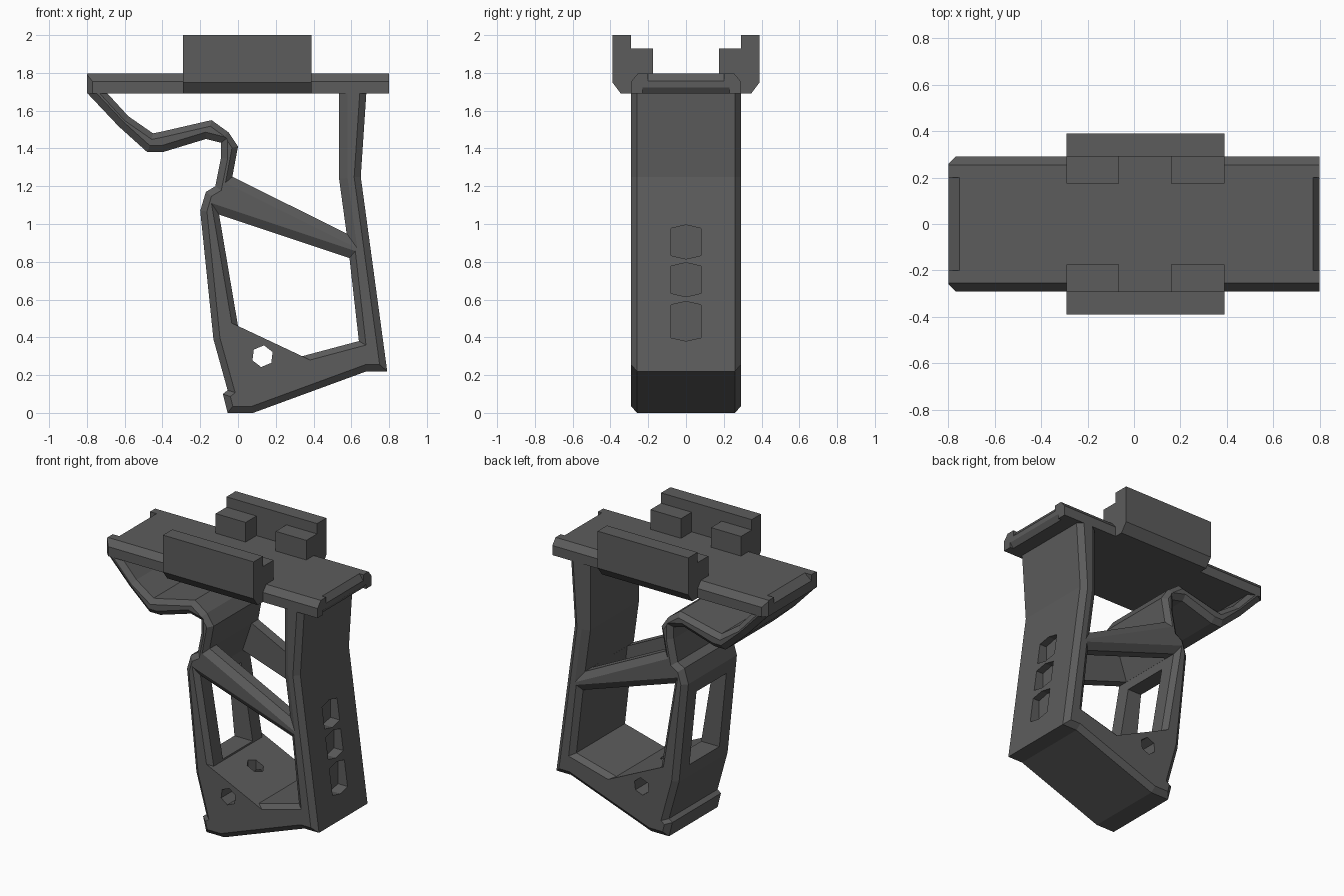
import bpy, bmesh, math

if "Cube" in bpy.data.objects:
    bpy.data.objects.remove(bpy.data.objects["Cube"])

mat = bpy.data.materials.new("dark_grey")
mat.diffuse_color = (0.107, 0.107, 0.107, 1)
mat.use_nodes = True
mat.node_tree.nodes["Principled BSDF"].inputs["Base Color"].default_value = mat.diffuse_color

AXES = {'X': lambda a, b, d: (d, a, b),
        'Y': lambda a, b, d: (a, d, b),
        'Z': lambda a, b, d: (a, b, d)}


def offset(pts, w):
    """Move every edge of a counter-clockwise outline inward by its own amount."""
    n, lines, out = len(pts), [], []
    for i, (x, y) in enumerate(pts):
        dx, dy = pts[(i + 1) % n][0] - x, pts[(i + 1) % n][1] - y
        length = math.hypot(dx, dy)
        nx, ny = -dy / length, dx / length
        lines.append((nx, ny, nx * x + ny * y + w[i]))
    for i in range(n):
        a, b, c = lines[i - 1]
        d, e, f = lines[i]
        det = a * e - b * d
        if abs(det) < 1e-4:
            out.append((pts[i][0] + d * w[i], pts[i][1] + e * w[i]))
        else:
            out.append(((c * e - b * f) / det, (a * f - c * d) / det))
    return out


def prism(name, pts, axis, rings, w=None):
    """Loft an outline through (depth, inset factor) rings."""
    bm = bmesh.new()
    n, loops = len(pts), []
    for depth, k in rings:
        p = offset(pts, [k * v for v in w]) if k else pts
        loops.append([bm.verts.new(AXES[axis](a, b, depth)) for a, b in p])
    for lo, hi in zip(loops, loops[1:]):
        for i in range(n):
            j = (i + 1) % n
            bm.faces.new((lo[i], lo[j], hi[j], hi[i]))
    caps = [bm.faces.new(loops[0][::-1]), bm.faces.new(loops[-1])]
    bmesh.ops.triangulate(bm, faces=[f for f in bm.faces if f not in caps])
    bmesh.ops.recalc_face_normals(bm, faces=bm.faces)
    if bm.calc_volume(signed=True) < 0:
        bmesh.ops.reverse_faces(bm, faces=bm.faces)
    me = bpy.data.meshes.new(name)
    bm.to_mesh(me)
    bm.free()
    me.materials.append(mat)
    ob = bpy.data.objects.new(name, me)
    bpy.context.collection.objects.link(ob)
    return ob


def cut(ob, cutters):
    """Subtract the cutters one by one; keep the old mesh if a cut fails."""
    for c in cutters:
        for solver in ('EXACT', 'MANIFOLD', 'FLOAT'):
            m = ob.modifiers.new("cut", 'BOOLEAN')
            m.operation, m.solver, m.object = 'DIFFERENCE', solver, c
            bpy.context.view_layer.update()
            dg = bpy.context.evaluated_depsgraph_get()
            me = bpy.data.meshes.new_from_object(ob.evaluated_get(dg))
            ob.modifiers.clear()
            before = len(ob.data.polygons)
            if len(me.polygons) > before * 0.6 and len(me.polygons) != before:
                ob.data = me
                break
        bpy.data.objects.remove(c)


def hexagon(cx, cy, r, turn=0.0):
    return [(cx + r * math.cos(turn + i * math.pi / 3),
             cy + r * math.sin(turn + i * math.pi / 3)) for i in range(6)]


# Grip frame: chamfered side profile
outer = [(-0.8, 1.695), (-0.63, 1.515), (-0.48, 1.38), (-0.4, 1.38),
         (-0.17, 1.45), (-0.09, 1.43), (-0.09, 1.35), (-0.12, 1.2), (-0.17, 1.17),
         (-0.2, 1.07), (-0.13, 0.39), (-0.055, 0.12), (-0.08, 0.1), (-0.055, 0.0),
         (0.08, 0.0), (0.68, 0.22), (0.79, 0.22), (0.65, 1.25), (0.68, 1.70)]
ow = [0.035] * 18 + [0]
frame = prism("grip_frame", outer, 'Y',
              [(-0.29, 1), (-0.26, 0), (0.26, 0), (0.29, 1)], ow)

# Side openings, flared at both faces
flare = [(-0.4, -1), (-0.29, -1), (-0.26, 0), (0.26, 0), (0.29, -1), (0.4, -1)]
upper = [(-0.745, 1.75), (-0.58, 1.57), (-0.45, 1.48), (-0.4, 1.49), (-0.14, 1.55),
         (-0.05, 1.485), (0.0, 1.41), (-0.03, 1.25), (0.575, 0.95), (0.535, 1.24),
         (0.535, 1.75)]
uw = [0.03] * 7 + [0.045, 0.045, 0.045, 0]
lower = [(-0.1, 1.05), (0.0, 0.46), (0.34, 0.3), (0.64, 0.38), (0.59, 0.82)]
lw = [0.03, 0, 0.03, 0.035, 0.045]
cutters = [prism("cut_upper", upper, 'Y', flare, uw),
           prism("cut_lower", lower, 'Y', flare, lw)]

# Space between the two diagonal struts
gap = [(-0.031, 1.251), (-0.099, 1.049), (0.0, 0.8), (0.55, 0.78), (0.589, 0.821),
       (0.574, 0.951), (0.53, 1.1), (0.3, 1.25)]
cutters.append(prism("cut_strut_gap", gap, 'Y', [(-0.19, 0), (0.19, 0)]))

# Window in the front strap
win = [(-0.16, 0.47), (0.16, 0.47), (0.16, 0.98), (-0.16, 0.98)]
cutters.append(prism("cut_window", win, 'X', [(-0.4, 0), (0.1, 0)]))

# Three hexagonal pockets in the back strap
for z in (0.905, 0.705, 0.485):
    xs = 0.65 + (1.25 - z) * 0.136
    h = 0.09 if z > 0.6 else 0.105
    pts = [(0, z - h), (0.08, z - h + 0.018), (0.08, z + h - 0.018),
           (0, z + h), (-0.08, z + h - 0.018), (-0.08, z - h + 0.018)]
    cutters.append(prism("cut_pocket", pts, 'X', [(xs - 0.06, 0), (0.95, 0)]))

# Cross hole and top hole in the base
cutters.append(prism("cut_cross_hole", hexagon(0.13, 0.3, 0.058, 0.4), 'Y',
                     [(-0.4, 0), (0.4, 0)]))
cutters.append(prism("cut_top_hole", hexagon(0.13, 0.0, 0.055), 'Z',
                     [(0.29, 0), (0.6, 0)]))
cut(frame, cutters)

# Top plate with chamfered long edges and end notches
section = [(-0.29, 1.69), (0.29, 1.69), (0.29, 1.755), (0.255, 1.797),
           (-0.255, 1.797), (-0.29, 1.755)]
plate = prism("top_plate", section, 'X', [(-0.8, 0), (0.8, 0)])
notches = []
for s, run in ((-1, 0.05), (1, 0.03)):
    tri = [(s * (0.8 - run), 1.798), (s * 0.801, 1.755), (s * 0.85, 1.755),
           (s * 0.85, 1.85), (s * (0.8 - run), 1.85)]
    notches.append(prism("cut_notch", tri, 'Y', [(-0.2, 0), (0.2, 0)]))
    if s < 0:  # small corner clips at the left end
        for t in (-1, 1):
            clip = [(-0.81, t * 0.25), (-0.765, t * 0.295), (-0.81, t * 0.32)]
            notches.append(prism("cut_corner", clip, 'Z', [(1.6, 0), (1.9, 0)]))
    else:      # undercut at the right end
        low = [(0.77, 1.68), (0.81, 1.68), (0.81, 1.738)]
        notches.append(prism("cut_under", low, 'Y', [(-0.23, 0), (0.23, 0)]))
cut(plate, notches)

# Side clamps with two inner lugs each
for s, side in ((-1, "front"), (1, "back")):
    sec = [(s * y, z) for y, z in ((0.255, 1.70), (0.29, 1.69), (0.345, 1.69), (0.39, 1.75),
                                   (0.39, 2.0), (0.29, 2.0), (0.29, 1.797), (0.255, 1.797))]
    prism(side + "_clamp", sec, 'X', [(-0.29, 0), (0.39, 0)])
    lug = [(s * y, z) for y, z in ((0.175, 1.79), (0.292, 1.79),
                                   (0.292, 1.93), (0.175, 1.93))]
    for x0, x1 in ((-0.29, -0.065), (0.16, 0.39)):
        prism(side + "_lug", lug, 'X', [(x0, 0), (x1, 0)])
